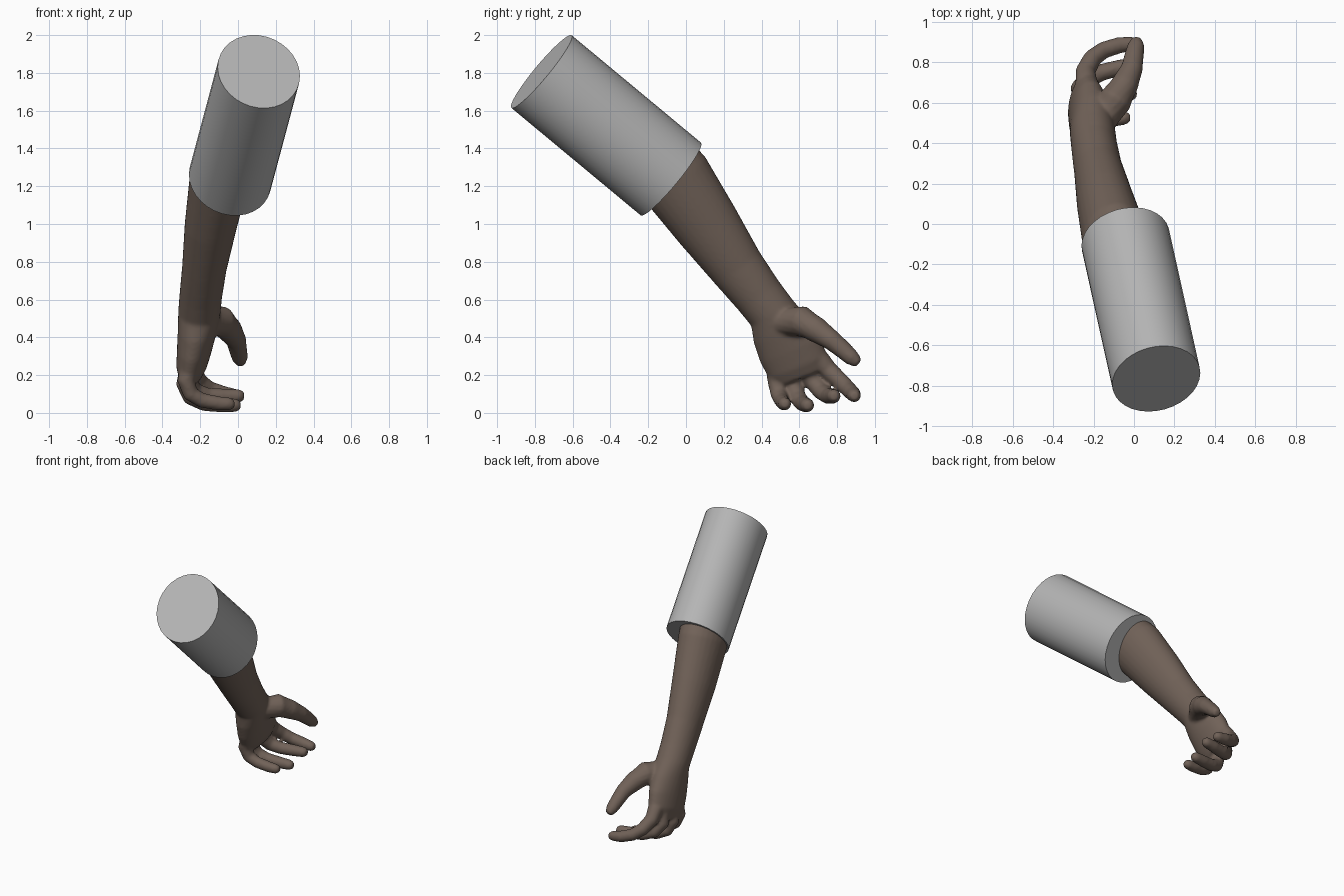
import bpy, bmesh, math
from mathutils import Vector, Matrix


def material(name, rgb):
    m = bpy.data.materials.new(name)
    m.diffuse_color = (*rgb, 1)
    return m


SKIN = material("brown skin", (0.165, 0.122, 0.098))
CLOTH = material("grey cloth", (0.46, 0.46, 0.46))


def make_object(name, bm, mat):
    bmesh.ops.recalc_face_normals(bm, faces=bm.faces[:])
    me = bpy.data.meshes.new(name)
    bm.to_mesh(me)
    bm.free()
    me.materials.append(mat)
    ob = bpy.data.objects.new(name, me)
    bpy.context.collection.objects.link(ob)
    return ob


def loft(bm, stations, ref, sides=20):
    """Closed oval tube through (x, y, z, radius along ref, radius across)."""
    pts = [Vector(s[:3]) for s in stations]
    rings = []
    for i, s in enumerate(stations):
        d = (pts[min(i + 1, len(pts) - 1)] - pts[max(i - 1, 0)]).normalized()
        u = Vector(ref)
        u = (u - d * u.dot(d)).normalized()
        v = d.cross(u)
        ring = []
        for k in range(sides):
            a = 2 * math.pi * k / sides
            ring.append(bm.verts.new(pts[i] + u * s[3] * math.cos(a) + v * s[4] * math.sin(a)))
        rings.append(ring)
    for r, q in zip(rings, rings[1:]):
        for k in range(sides):
            n = (k + 1) % sides
            bm.faces.new((r[k], r[n], q[n], q[k]))
    bm.faces.new(rings[0][::-1])
    bm.faces.new(rings[-1])


def digit(bm, points):
    """Round finger through (x, y, z, radius)."""
    loft(bm, [(*p, p[3]) for p in points], (0, 1, 0.1), 14)


# sleeve: slightly oval closed cylinder
top, bottom = Vector((0.11, -0.765, 1.807)), Vector((-0.042, -0.08, 1.238))
axis = bottom - top
d = axis.normalized()
u = (Vector((1, 0, 0)) - d * d.x).normalized()
v = d.cross(u)
c = (top + bottom) / 2
bm = bmesh.new()
bmesh.ops.create_cone(bm, cap_ends=True, segments=32, radius1=1, radius2=1, depth=1)
frame = Matrix((u * 0.221, v * 0.25, axis)).transposed().to_4x4()
bmesh.ops.transform(bm, matrix=Matrix.Translation(c) @ frame, verts=bm.verts[:])
sleeve = make_object("sleeve", bm, CLOTH)

# forearm, wrist and palm
bm = bmesh.new()
loft(bm, [
    (-0.075, -0.12, 1.31, 0.155, 0.195),
    (-0.10, -0.06, 1.24, 0.157, 0.200),
    (-0.145, 0.115, 0.99, 0.138, 0.175),
    (-0.178, 0.27, 0.77, 0.118, 0.146),
    (-0.197, 0.385, 0.62, 0.113, 0.132),
    (-0.205, 0.455, 0.53, 0.112, 0.130),
    (-0.215, 0.50, 0.44, 0.103, 0.158),
    (-0.230, 0.55, 0.34, 0.092, 0.174),
    (-0.245, 0.59, 0.25, 0.080, 0.168),
    (-0.252, 0.615, 0.19, 0.056, 0.148),
], (1, -0.15, 0), 28)

# thumb with its fleshy base
digit(bm, [
    (-0.16, 0.51, 0.48, 0.075), (-0.09, 0.615, 0.485, 0.083),
    (-0.045, 0.69, 0.44, 0.069), (-0.01, 0.77, 0.385, 0.055),
    (0.0, 0.83, 0.335, 0.049), (0.01, 0.88, 0.29, 0.043), (0.014, 0.915, 0.262, 0.026),
])

# curled fingers: little, ring, middle, index
digit(bm, [
    (-0.25, 0.475, 0.25, 0.052), (-0.275, 0.478, 0.17, 0.048), (-0.25, 0.49, 0.10, 0.043),
    (-0.19, 0.505, 0.066, 0.040), (-0.10, 0.518, 0.05, 0.038), (-0.04, 0.525, 0.047, 0.034),
    (-0.018, 0.525, 0.047, 0.020),
])
digit(bm, [
    (-0.25, 0.555, 0.25, 0.055), (-0.28, 0.565, 0.15, 0.050), (-0.25, 0.59, 0.085, 0.046),
    (-0.18, 0.615, 0.052, 0.043), (-0.08, 0.635, 0.042, 0.041), (-0.01, 0.645, 0.04, 0.036),
    (0.015, 0.645, 0.04, 0.022),
])
digit(bm, [
    (-0.25, 0.64, 0.27, 0.055), (-0.265, 0.67, 0.17, 0.050), (-0.23, 0.715, 0.115, 0.046),
    (-0.16, 0.75, 0.09, 0.043), (-0.06, 0.775, 0.088, 0.041), (0.01, 0.785, 0.09, 0.036),
    (0.032, 0.785, 0.09, 0.022),
])
digit(bm, [
    (-0.235, 0.70, 0.29, 0.055), (-0.24, 0.755, 0.225, 0.050), (-0.205, 0.82, 0.165, 0.046),
    (-0.15, 0.86, 0.125, 0.043), (-0.07, 0.885, 0.10, 0.041), (0.0, 0.892, 0.09, 0.035),
    (0.022, 0.892, 0.09, 0.021),
])
arm = make_object("forearm_and_hand", bm, SKIN)

# fuse the overlapping parts into one smooth skin
remesh = arm.modifiers.new("fuse", 'REMESH')
remesh.mode = 'VOXEL'
remesh.voxel_size = 0.01
remesh.use_smooth_shade = True
soften = arm.modifiers.new("soften", 'SMOOTH')
soften.factor = 0.5
soften.iterations = 8

# shading
for ob in (sleeve, arm):
    bpy.ops.object.select_all(action='DESELECT')
    ob.select_set(True)
    bpy.context.view_layer.objects.active = ob
    bpy.ops.object.shade_smooth_by_angle(angle=math.radians(40))
